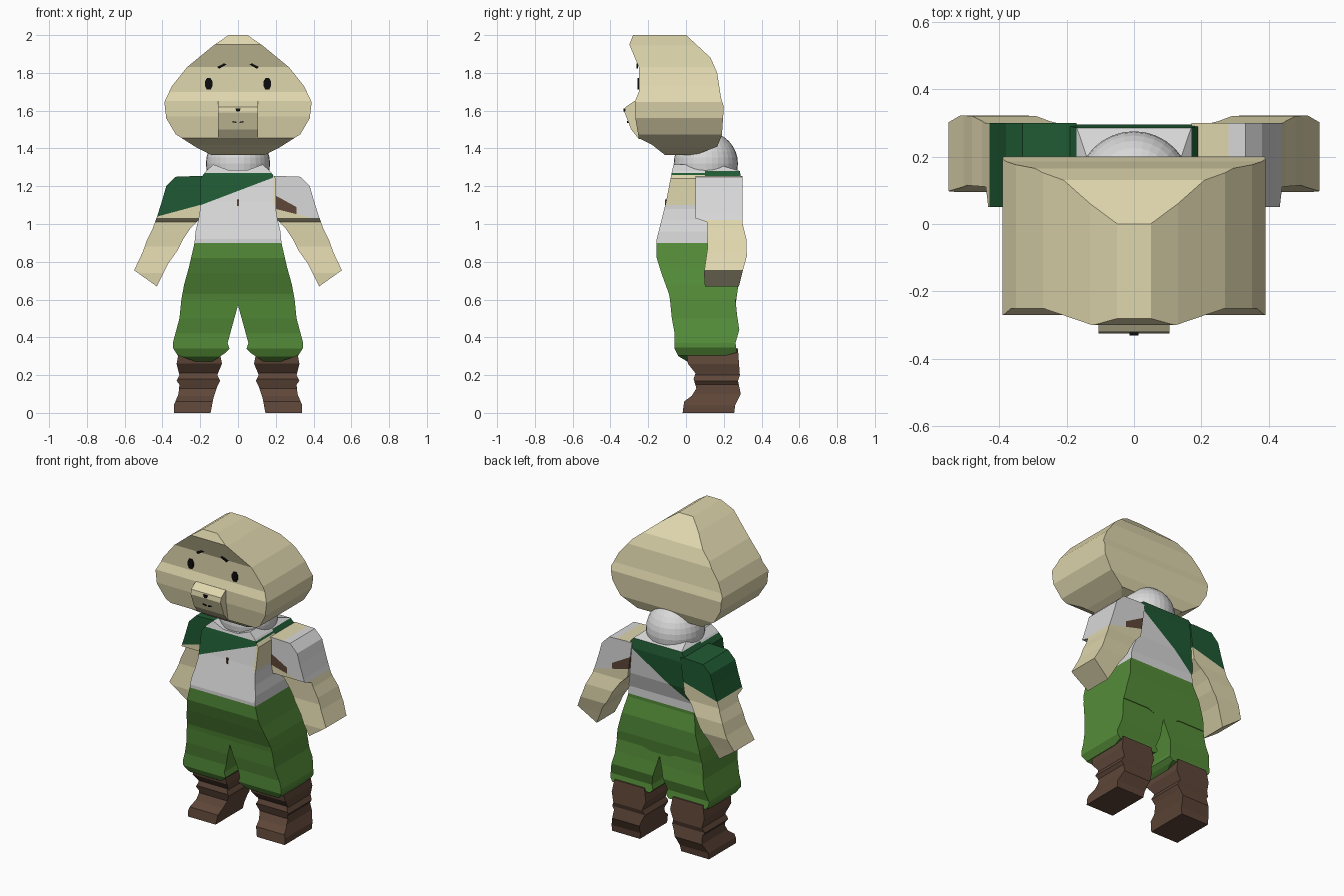
import bpy, bmesh
from mathutils import Vector

if "Cube" in bpy.data.objects:
    bpy.data.objects.remove(bpy.data.objects["Cube"], do_unlink=True)


def make_material(name, rgb):
    lin = [(c / 255 / 12.92) if c < 10 else ((c / 255 + 0.055) / 1.055) ** 2.4 for c in rgb]
    m = bpy.data.materials.new(name)
    m.use_nodes = True
    m.diffuse_color = (*lin, 1)
    m.node_tree.nodes["Principled BSDF"].inputs["Base Color"].default_value = (*lin, 1)
    return m


skin = make_material("skin", (224, 215, 174))
cloth = make_material("pale_cloth", (217, 217, 217))
sash = make_material("dark_green", (31, 90, 51))
pants = make_material("leaf_green", (84, 140, 56))
leather = make_material("brown_leather", (94, 70, 56))
black = make_material("black", (12, 12, 12))


def add_object(name, bm, mats):
    bmesh.ops.recalc_face_normals(bm, faces=bm.faces[:])
    me = bpy.data.meshes.new(name)
    bm.to_mesh(me)
    bm.free()
    for m in mats:
        me.materials.append(m)
    ob = bpy.data.objects.new(name, me)
    bpy.context.collection.objects.link(ob)
    return ob


def prism(name, profile, axis, lo, hi, mats=()):
    """Extrude a (u, z) outline along x or y."""
    place = (lambda u, z, d: (d, u, z)) if axis == "x" else (lambda u, z, d: (u, d, z))
    bm = bmesh.new()
    a = [bm.verts.new(place(u, z, lo)) for u, z in profile]
    b = [bm.verts.new(place(u, z, hi)) for u, z in profile]
    bm.faces.new(a)
    bm.faces.new(b[::-1])
    for i in range(len(a)):
        j = (i + 1) % len(a)
        bm.faces.new((a[j], a[i], b[i], b[j]))
    return add_object(name, bm, mats)


def carve(name, front, side, mats):
    """Solid whose front and side outlines are both given."""
    zs = [z for _, z in side]
    mid = (min(zs) + max(zs)) / 2
    side = [(y, mid + (z - mid) * 1.002) for y, z in side]
    ob = prism(name, front, "y", -1, 1, mats)
    cutter = prism(name + "_cutter", side, "x", -1, 1)
    cutter.hide_render = True
    mod = ob.modifiers.new("carve", "BOOLEAN")
    mod.operation, mod.solver, mod.object = "INTERSECT", "EXACT", cutter
    bpy.context.view_layer.update()
    baked = bpy.data.meshes.new_from_object(ob.evaluated_get(bpy.context.evaluated_depsgraph_get()))
    ob.modifiers.clear()
    ob.data = baked
    bpy.data.objects.remove(cutter, do_unlink=True)
    baked.materials.clear()
    for m in mats:
        baked.materials.append(m)
    for p in baked.polygons:
        p.material_index = 0
    return ob


def paint(ob, cuts, rule):
    """Split the faces along planes, then pick each face's colour by rule."""
    bm = bmesh.new()
    bm.from_mesh(ob.data)
    for co, no in cuts:
        geom = bm.verts[:] + bm.edges[:] + bm.faces[:]
        bmesh.ops.bisect_plane(bm, geom=geom, dist=1e-5, plane_co=co, plane_no=no)
    bm.normal_update()
    for f in bm.faces:
        f.material_index = rule(f.calc_center_median(), f.normal)
    bm.to_mesh(ob.data)
    bm.free()


def slope(base, k):
    """Cutting plane z = base + k * x."""
    return (0, 0, base), Vector((-k, 0, 1)).normalized()


def level(axis, v):
    n = Vector([float(axis == a) for a in "xyz"])
    return n * v, n


def mirrored(half):
    return half + [(-x, z) for x, z in reversed(half)]


def sided(points, s):
    return [(s * x, z) for x, z in points]


# Head
carve("head",
      mirrored([(.05, 2), (.13, 1.945), (.27, 1.83), (.35, 1.73), (.39, 1.645),
                (.38, 1.56), (.33, 1.475), (.22, 1.405), (.14, 1.365)]),
      [(-.28, 2), (0, 2), (.13, 1.88), (.165, 1.8), (.185, 1.67), (.2, 1.62), (.19, 1.47),
       (.165, 1.41), (.06, 1.37), (0, 1.365), (-.11, 1.365), (-.18, 1.42), (-.25, 1.455),
       (-.27, 1.57), (-.27, 1.65), (-.25, 1.7), (-.25, 1.83), (-.3, 1.95)], [skin])
prism("muzzle", [(-.2, 1.65), (-.275, 1.65), (-.32, 1.62), (-.325, 1.59), (-.29, 1.5),
                 (-.25, 1.45), (-.2, 1.45)], "x", -.105, .105, [skin])


# Painted face details as thin plates
def plate(name, outline, y, mat):
    prism(name, outline, "y", y - .004, y + .004, [mat])


for s, label in ((1, "left"), (-1, "right")):
    plate(label + "_eye", [(s * .155 + a * .02, 1.742 + b * .03) for a, b in
                           ((-.5, -1), (.5, -1), (1, -.4), (1, .4), (.5, 1), (-.5, 1), (-1, .4), (-1, -.4))],
          -.252, black)
    plate(label + "_brow", sided([(.06, 1.845), (.075, 1.85), (.11, 1.832), (.1, 1.822)], s), -.258, black)
    plate(label + "_mouth_mark", sided([(.008, 1.535), (.008, 1.541), (.03, 1.545), (.03, 1.539)], s),
          -.308, black)
plate("nose_mark", [(-.014, 1.612), (.014, 1.612), (.008, 1.595), (-.008, 1.595)], -.326, black)
plate("shirt_button", [(-.006, 1.095), (.006, 1.095), (.006, 1.13), (-.006, 1.13)], -.108, leather)

# Neck ball
bm = bmesh.new()
bmesh.ops.create_uvsphere(bm, u_segments=32, v_segments=16, radius=.17)
bmesh.ops.translate(bm, vec=(0, .105, 1.32), verts=bm.verts[:])
add_object("neck", bm, [cloth])

# Torso: shirt, diagonal sash, trouser top
torso = carve("torso",
              mirrored([(.05, 1.285), (.13, 1.315), (.17, 1.28), (.2, 1.24), (.2, 1.08), (.21, 1.02),
                        (.225, .96), (.23, .9), (.26, .77), (.285, .68), (.3, .6), (.12, .6), (.02, .57)]),
              [(-.065, 1.32), (.15, 1.32), (.285, 1.28), (.295, 1.22), (.28, 1.05), (.25, .95), (.25, .88),
               (.275, .78), (.275, .66), (.262, .57), (-.08, .57), (-.09, .63), (-.13, .74),
               (-.155, .82), (-.155, .92), (-.13, 1.02), (-.105, 1.12), (-.08, 1.25)],
              [cloth, sash, pants, skin])


def torso_rule(c, n):
    if c.z < .9:
        return 2
    if c.x > .185 and c.y < .1 and 1.1 < c.z < 1.26:
        return 3
    if c.y < .1:
        return int(1.175 + .38 * c.x < c.z < 1.27)
    return int(c.z > 1.1 + .67 * c.x and n.z < .7)


paint(torso, [level("y", .1), level("z", .9), level("z", 1.1), level("z", 1.27), level("z", 1.26),
              level("x", .185), slope(1.175, .38), slope(1.1, .67)], torso_rule)

# Arms
arm_front = [(.17, 1.25), (.2, 1.255), (.33, 1.25), (.38, 1.2), (.4, 1.13), (.425, 1.05), (.45, .98),
             (.48, .92), (.505, .85), (.55, .755), (.43, .67), (.37, .79), (.32, .86),
             (.29, .92), (.25, .98), (.2, 1.03)]
arm_side = [(.05, 1.26), (.3, 1.26), (.3, 1.0), (.32, .92), (.322, .83), (.3, .75), (.28, .67),
            (.1, .67), (.095, .74), (.115, .88), (.11, 1.01), (.05, 1.03)]
left_arm = carve("left_arm", arm_front, arm_side, [skin, cloth, leather])
right_arm = carve("right_arm", sided(arm_front, -1), arm_side, [skin, sash])


def left_arm_rule(c, n):
    if c.z < 1.13 - .25 * c.x or (n.z > .9 and c.x < .28):
        return 0
    return 2 if c.x < .31 and c.z < 1.26 - .55 * c.x else 1


paint(left_arm, [level("x", .28), level("x", .31), slope(1.13, -.25), slope(1.26, -.55)], left_arm_rule)
paint(right_arm, [slope(1.155, .27)], lambda c, n: int(c.z > 1.155 + .27 * c.x))

# Trouser legs and boots
leg_front = [(0, .6), (.3, .6), (.31, .5), (.345, .37), (.345, .345), (.32, .305), (.22, .27),
             (.15, .262), (.07, .315), (.045, .34), (.055, .37), (.025, .48), (0, .57)]
leg_side = [(-.085, .6), (.262, .6), (.27, .52), (.282, .44), (.262, .37), (.27, .32), (.15, .29),
            (.02, .265), (-.04, .3), (-.06, .34), (-.06, .42), (-.075, .5)]
boot_front = [(.145, 0), (.34, 0), (.34, .04), (.315, .1), (.31, .15), (.325, .17), (.31, .2),
              (.325, .26), (.31, .34), (.1, .34), (.085, .26), (.11, .2), (.095, .17),
              (.11, .14), (.13, .08)]
boot_side = [(-.018, 0), (.255, 0), (.26, .04), (.29, .1), (.275, .17), (.285, .2), (.275, .34),
             (0, .34), (.01, .26), (.05, .21), (.04, .18), (.055, .13), (.03, .09), (-.01, .06)]
for s, label in ((1, "left"), (-1, "right")):
    carve(label + "_trouser_leg", sided(leg_front, s), leg_side, [pants])
    carve(label + "_boot", sided(boot_front, s), boot_side, [leather])
